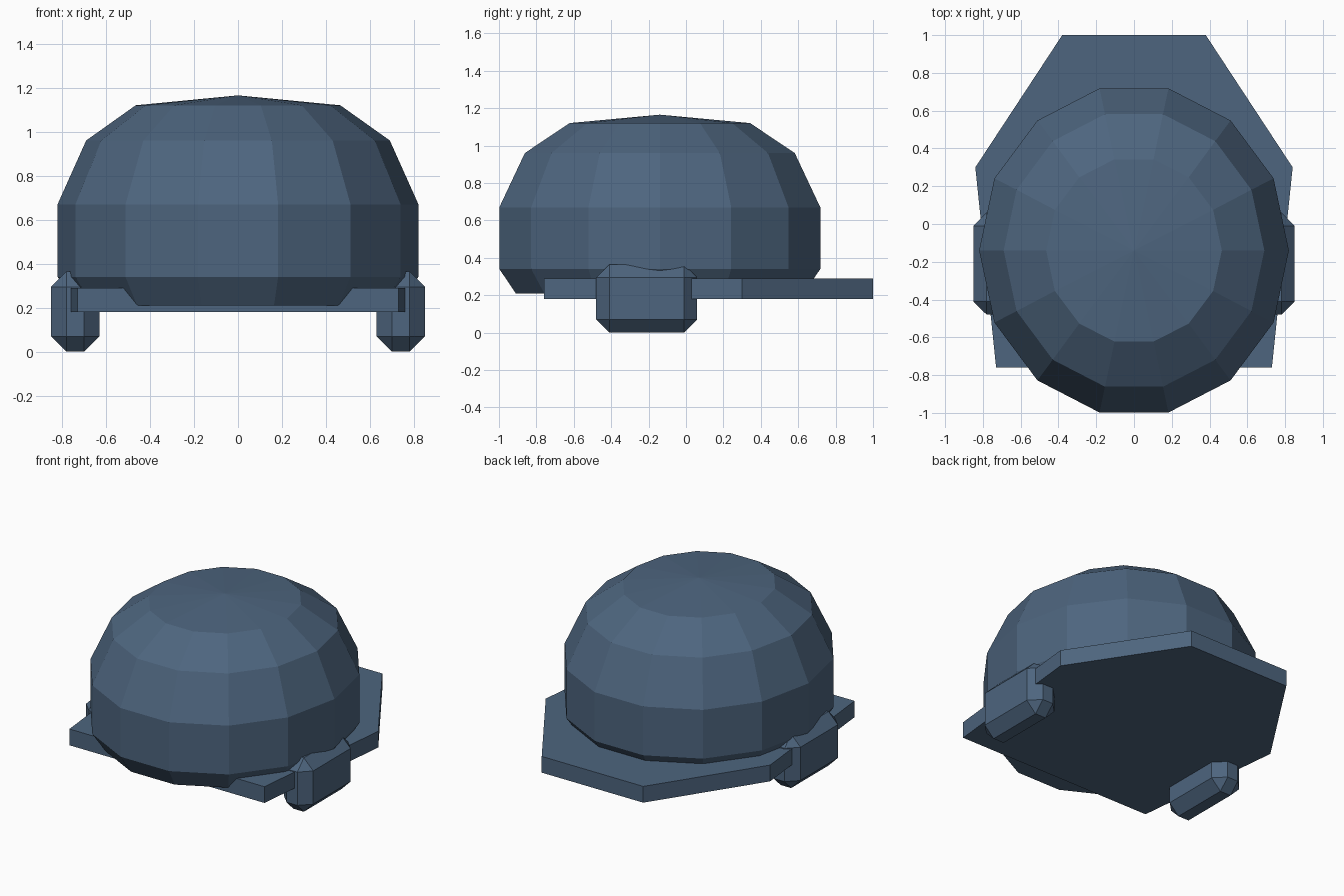
import bpy
import bmesh
import math

cube = bpy.data.objects.get("Cube")
if cube:
    bpy.data.objects.remove(cube, do_unlink=True)

# Single slate blue colour
slate = bpy.data.materials.new("slate_blue")
slate.use_nodes = True
colour = (0.075, 0.13, 0.21, 1)
slate.diffuse_color = colour
slate.node_tree.nodes["Principled BSDF"].inputs["Base Color"].default_value = colour


def finish(name, bm):
    bmesh.ops.recalc_face_normals(bm, faces=bm.faces)
    mesh = bpy.data.meshes.new(name)
    bm.to_mesh(mesh)
    bm.free()
    mesh.materials.append(slate)
    obj = bpy.data.objects.new(name, mesh)
    bpy.context.collection.objects.link(obj)
    return obj


# Faceted oval dome: rings of (x radius, y radius, height)
SIDES = 14
CENTRE_Y = -0.14
rings = [(0.735, 0.79, 0.21), (0.82, 0.88, 0.34), (0.82, 0.88, 0.67),
         (0.69, 0.74, 0.96), (0.465, 0.495, 1.12)]
bm = bmesh.new()
loops = []
for rx, ry, z in rings:
    angles = [math.tau * i / SIDES for i in range(SIDES)]
    loops.append([bm.verts.new((rx * math.cos(a), CENTRE_Y + ry * math.sin(a), z))
                  for a in angles])
apex = bm.verts.new((0, CENTRE_Y, 1.165))
bm.faces.new(loops[0])
for i in range(SIDES):
    j = (i + 1) % SIDES
    for low, high in zip(loops, loops[1:]):
        bm.faces.new((low[i], low[j], high[j], high[i]))
    bm.faces.new((loops[-1][i], loops[-1][j], apex))
finish("dome", bm)

# Flat base plate: half outline mirrored and extruded
half = [(0.73, -0.76), (0.84, 0.30), (0.38, 1.0)]
outline = half + [(-x, y) for x, y in reversed(half)]
bm = bmesh.new()
base = bm.faces.new([bm.verts.new((x, y, 0.18)) for x, y in outline])
top = bmesh.ops.extrude_face_region(bm, geom=[base], use_keep_orig=True)
bmesh.ops.translate(bm, vec=(0, 0, 0.11),
                    verts=[v for v in top["geom"] if isinstance(v, bmesh.types.BMVert)])
finish("base_plate", bm)

# Chamfered side pods
for side, name in ((1, "left_pod"), (-1, "right_pod")):
    bm = bmesh.new()
    bmesh.ops.create_cube(bm, size=1)
    bmesh.ops.scale(bm, vec=(0.22, 0.54, 0.365), verts=bm.verts)
    bmesh.ops.translate(bm, vec=(side * 0.74, -0.21, 0.1825), verts=bm.verts)
    bmesh.ops.bevel(bm, geom=bm.edges[:], offset=0.07, segments=1,
                    affect='EDGES', profile=0.5)
    finish(name, bm)
